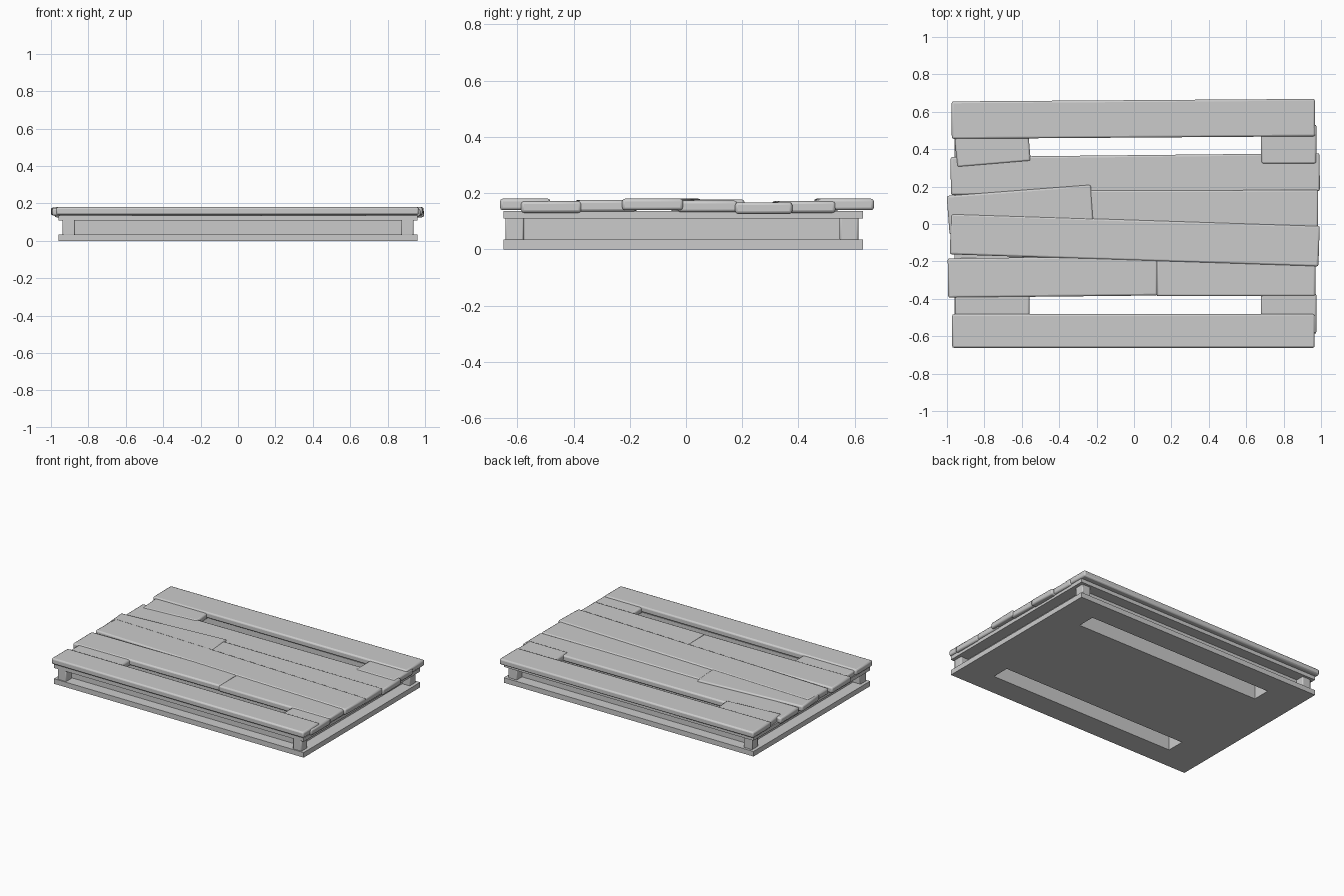
import bpy, bmesh
from math import radians

if "Cube" in bpy.data.objects:
    bpy.data.objects.remove(bpy.data.objects["Cube"])


def box(name, x0, x1, y0, y1, z0, z1, rot=0.0, bevel=0.0):
    """Axis-aligned box by its extents, turned about its own centre."""
    bpy.ops.mesh.primitive_cube_add(size=1)
    o = bpy.context.object
    o.name = name
    o.scale = (x1 - x0, y1 - y0, z1 - z0)
    bpy.ops.object.transform_apply(location=False, rotation=False, scale=True)
    o.location = ((x0 + x1) / 2, (y0 + y1) / 2, (z0 + z1) / 2)
    o.rotation_euler.z = radians(rot)
    if bevel:
        m = o.modifiers.new("bevel", 'BEVEL')
        m.width, m.segments = bevel, 2
        bpy.ops.object.shade_smooth_by_angle(angle=radians(40))
    return o


# Slot cutters for the two long openings
cutters = [box("slot_cutter", -0.70, 0.74, y0, y1, -0.1, 0.137)
           for y0, y1 in ((0.35, 0.475), (-0.49, -0.365))]
for c in cutters:
    c.hide_render = True
    c.hide_viewport = True


def slotted(o):
    for c in cutters:
        m = o.modifiers.new("slot", 'BOOLEAN')
        m.operation, m.object, m.solver = 'DIFFERENCE', c, 'EXACT'


# Base body: I-shaped section swept as stacked rectangular rings
rings = [(0.96, -0.65, 0.63, 0.0), (0.96, -0.65, 0.63, 0.035),
         (0.88, -0.575, 0.555, 0.035), (0.88, -0.575, 0.555, 0.11),
         (0.96, -0.65, 0.63, 0.11), (0.96, -0.65, 0.63, 0.136)]
bm = bmesh.new()
loops = [[bm.verts.new(p) for p in ((-x, a, z), (x, a, z), (x, b, z), (-x, b, z))]
         for x, a, b, z in rings]
for lo, hi in zip(loops, loops[1:]):
    for i in range(4):
        j = (i + 1) % 4
        bm.faces.new((lo[i], lo[j], hi[j], hi[i]))
bm.faces.new(loops[0][::-1])
bm.faces.new(loops[-1])
mesh = bpy.data.meshes.new("pallet_base")
bm.to_mesh(mesh)
bm.free()
base = bpy.data.objects.new("pallet_base", mesh)
bpy.context.collection.objects.link(base)
slotted(base)

# Corner posts in the recess
for sx in (-1, 1):
    for y in (-0.61, 0.58):
        x = sx * 0.905
        box("corner_post", x - 0.033, x + 0.033, y - 0.033, y + 0.033,
            0.03, 0.115, bevel=0.006)

# Deck planks: name, x0, x1, y0, y1, z top, turn in degrees
planks = [
    ("back_plank", -0.975, 0.968, 0.462, 0.662, 0.180, 0.4),
    ("inner_back_plank", -0.98, 0.993, 0.165, 0.368, 0.167, 0.6),
    ("slanted_plank", -0.995, -0.222, -0.028, 0.180, 0.177, 4.4),
    ("half_plank", -0.24, 0.985, -0.03, 0.182, 0.173, 0.0),
    ("middle_plank", -0.982, 0.99, -0.195, 0.022, 0.180, -1.9),
    ("inner_front_plank_left", -0.995, 0.125, -0.388, -0.178, 0.176, 0.6),
    ("inner_front_plank_right", 0.12, 0.97, -0.386, -0.176, 0.175, 0.0),
    ("front_plank", -0.972, 0.966, -0.662, -0.482, 0.180, 0.0),
    ("short_plank_back_left", -0.955, -0.56, 0.320, 0.525, 0.171, 4.8),
    ("short_plank_back_right", 0.68, 0.975, 0.322, 0.532, 0.171, 0.0),
    ("short_plank_front_left", -0.956, -0.56, -0.587, -0.375, 0.171, 0.0),
    ("short_plank_front_right", 0.68, 0.975, -0.587, -0.372, 0.171, 0.0),
]
for name, x0, x1, y0, y1, z, rot in planks:
    box(name, x0, x1, y0, y1, z - 0.041, z, rot, 0.01)
